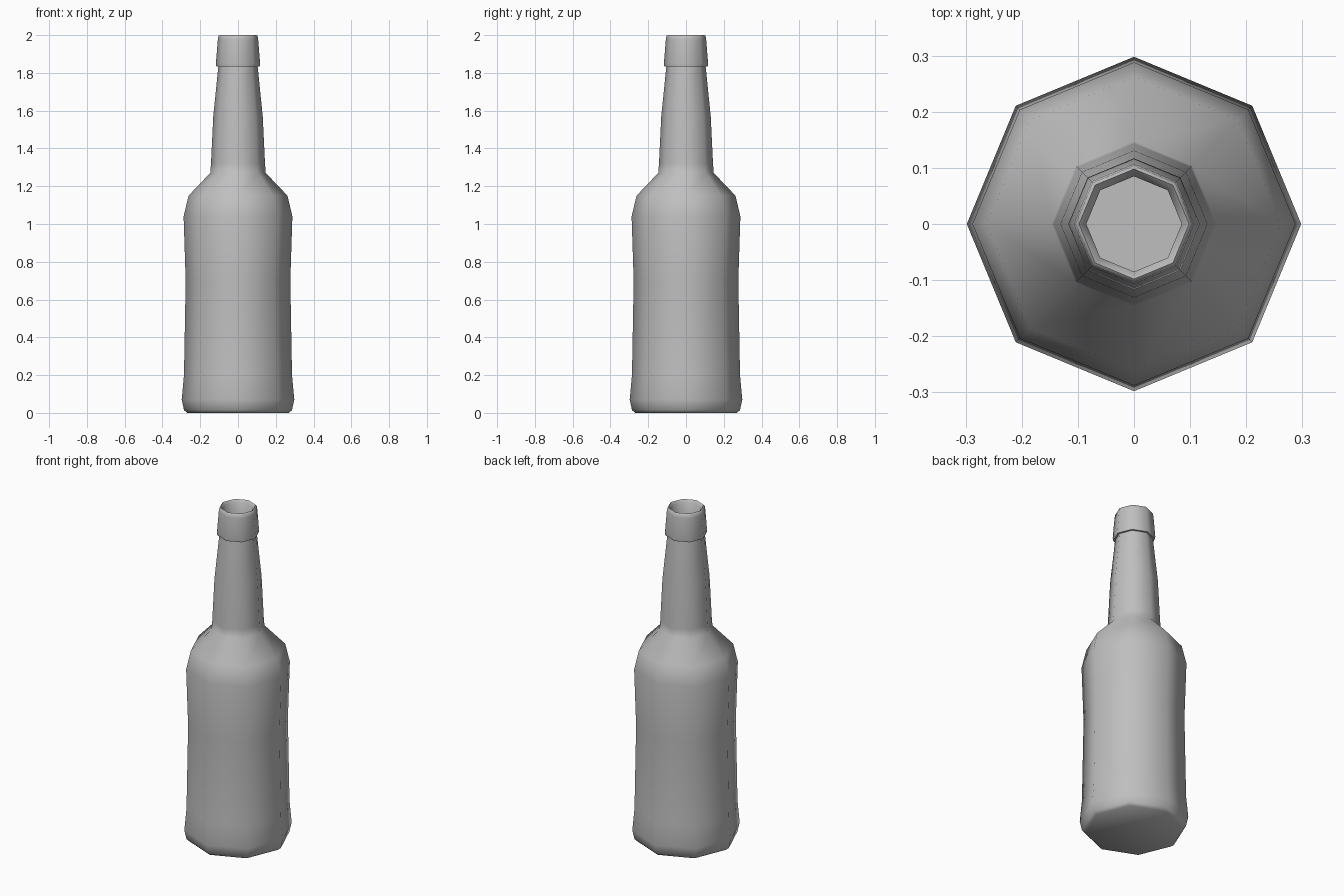
import bpy, bmesh, math

cube = bpy.data.objects.get("Cube")
if cube:
    bpy.data.objects.remove(cube)

SIDES = 8

# Single grey material
grey = bpy.data.materials.new("plain_grey")
grey.use_nodes = True
colour = (0.52, 0.52, 0.52, 1)
grey.diffuse_color = colour
grey.node_tree.nodes["Principled BSDF"].inputs["Base Color"].default_value = colour


def lathe(name, profile):
    """Spin a (radius, height) profile into a closed eight-sided solid."""
    bm = bmesh.new()
    rings = []
    for r, z in profile:
        angles = [math.tau * i / SIDES for i in range(SIDES)]
        rings.append([bm.verts.new((r * math.cos(a), r * math.sin(a), z)) for a in angles])
    for low, high in zip(rings, rings[1:]):
        for i in range(SIDES):
            j = (i + 1) % SIDES
            bm.faces.new((low[i], low[j], high[j], high[i]))
    bm.faces.new(rings[0][::-1])
    bm.faces.new(rings[-1])
    mesh = bpy.data.meshes.new(name)
    bm.to_mesh(mesh)
    bm.free()
    mesh.materials.append(grey)
    obj = bpy.data.objects.new(name, mesh)
    bpy.context.collection.objects.link(obj)
    bpy.ops.object.select_all(action="DESELECT")
    obj.select_set(True)
    bpy.context.view_layer.objects.active = obj
    bpy.ops.object.shade_smooth_by_angle(angle=math.radians(50))
    return obj


base = [(0.27, 0), (0.286, 0.015), (0.298, 0.07)]
body = [(0.286, 0.2), (0.277, 0.7), (0.288, 1.04)]
shoulder = [(0.262, 1.15), (0.147, 1.27)]
neck = [(0.143, 1.32), (0.131, 1.57), (0.104, 1.835)]
collar = [(0.115, 1.835), (0.117, 1.85), (0.107, 1.975), (0.104, 1.995)]
mouth = [(0.098, 2.0), (0.085, 1.985), (0.085, 1.85)]

lathe("bottle", base + body + shoulder + neck + collar + mouth)
